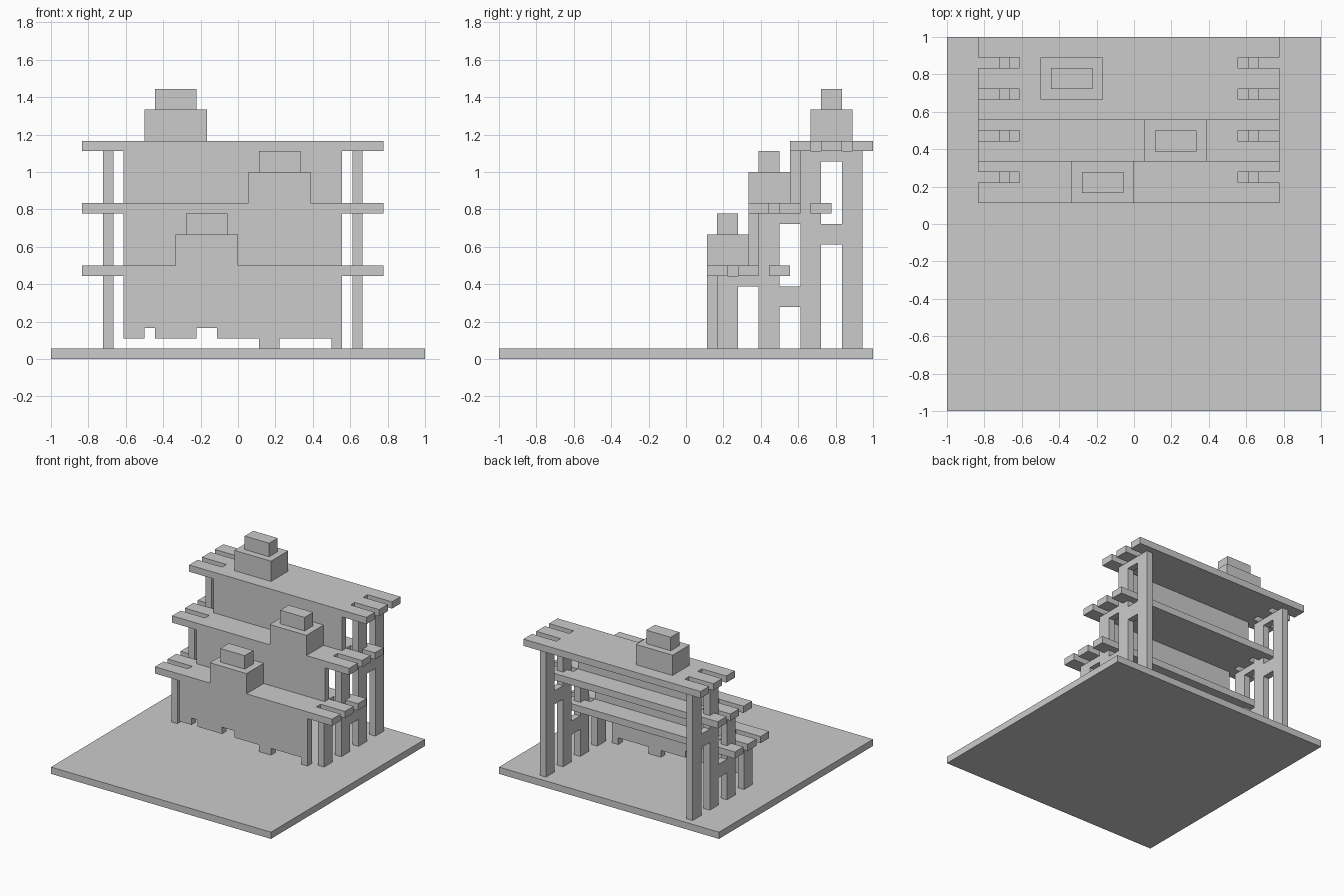
import bpy, bmesh
from mathutils import Vector

if "Cube" in bpy.data.objects:
    bpy.data.objects.remove(bpy.data.objects["Cube"])

U = 1 / 18  # the model sits on a grid of 36 cells per 2 units


def prism(name, pts, start, end, to_xyz):
    """Extrude a 2D outline (grid cells) from start to end along its normal axis."""
    bm = bmesh.new()
    face = bm.faces.new([bm.verts.new(Vector(to_xyz(a, b, start)) * U) for a, b in pts])
    new = bmesh.ops.extrude_face_region(bm, geom=[face])["geom"]
    move = (Vector(to_xyz(0, 0, end)) - Vector(to_xyz(0, 0, start))) * U
    bmesh.ops.translate(bm, vec=move, verts=[v for v in new if isinstance(v, bmesh.types.BMVert)])
    bmesh.ops.recalc_face_normals(bm, faces=bm.faces)
    mesh = bpy.data.meshes.new(name)
    bm.to_mesh(mesh)
    bm.free()
    obj = bpy.data.objects.new(name, mesh)
    bpy.context.collection.objects.link(obj)
    return obj


def flat(a, b, c):      # outline in plan, extruded upwards
    return (a, b, c)


def upright(a, b, c):   # outline in front view, extruded backwards
    return (a, c, b)


def box(name, x0, x1, y0, y1, z0, z1):
    return prism(name, [(x0, y0), (x1, y0), (x1, y1), (x0, y1)], z0, z1, flat)


# Ground slab
box("base_slab", -18, 18, -18, 18, 0, 1)

# Stepped shelves with two open slots at each end
for i in range(3):
    y, z = 2 + 4 * i, 8 + 6 * i
    right = [(14, 0), (14, 2), (10, 2), (10, 3), (14, 3), (14, 5),
             (10, 5), (10, 6), (14, 6), (14, 8)]
    left = [(-15 if x == 14 else -11, d) for x, d in reversed(right)]
    prism(f"shelf_{i + 1}", [(x, y + d) for x, d in right + left], z, z + 1, flat)

# Front panel with a ragged lower edge
front = [(-11, 8), (-11, 2), (-9, 2), (-9, 3), (-8, 3), (-8, 2), (-4, 2), (-4, 3),
         (-2, 3), (-2, 2), (2, 2), (2, 1), (4, 1), (4, 2), (9, 2), (9, 1), (10, 1), (10, 8)]
prism("front_panel", front, 2, 3, upright)

# Riser panels between the shelves
box("middle_riser", -11, 10, 6, 7, 9, 14)
box("upper_riser", -11, 10, 10, 11, 15, 20)

# Side frames: posts and cross rails
for side, x in (("left", -13), ("right", 11)):
    for i, top in enumerate((8, 14, 20, 20)):
        y = 3 + 4 * i
        box(f"{side}_post_{i + 1}", x, x + 1, y, y + 2, 1, top)
    for i in range(3):
        y, z = 5 + 4 * i, 7 + 6 * i
        box(f"{side}_top_rail_{i + 1}", x, x + 1, y, y + 2, z, z + 1)
        if i:
            box(f"{side}_middle_rail_{i}", x, x + 1, y, y + 2, z - 8, z - 6)

# Stepped blocks standing on the shelves
for i, (x, y) in enumerate(((-6, 2), (1, 6), (-9, 12))):
    z = 9 + 6 * i
    box(f"block_{i + 1}", x, x + 6, y, y + 4, z, z + 3)
    box(f"block_cap_{i + 1}", x + 1, x + 5, y + 1, y + 3, z + 3, z + 5)
